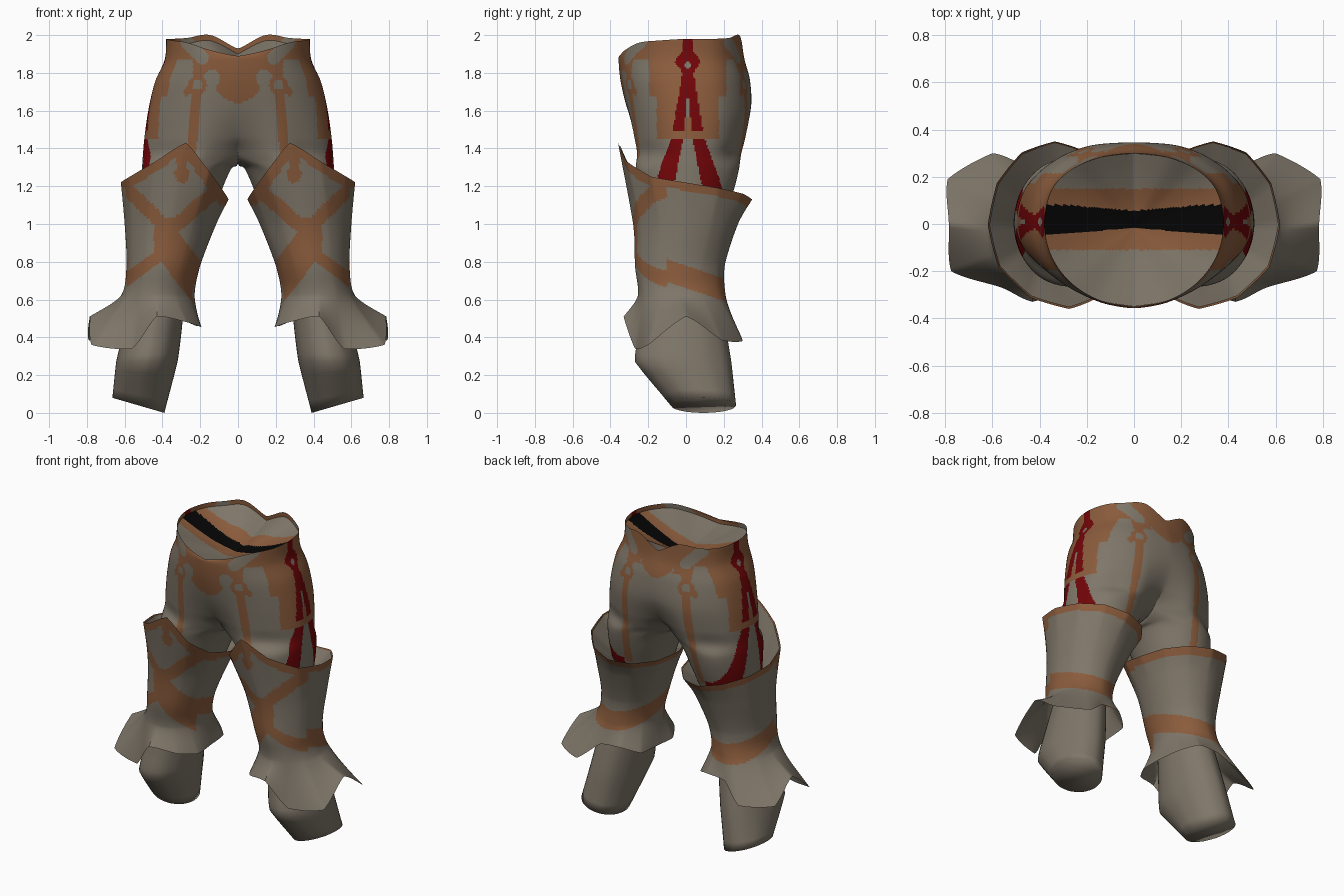
import bpy, bmesh, math
from mathutils import Vector

if "Cube" in bpy.data.objects:
    bpy.data.objects.remove(bpy.data.objects["Cube"])


def material(name, rgb):
    m = bpy.data.materials.new(name)
    m.diffuse_color = (*rgb, 1)
    m.use_nodes = True
    m.node_tree.nodes["Principled BSDF"].inputs["Base Color"].default_value = m.diffuse_color
    return m


MATS = [material("taupe_cloth", (0.212, 0.182, 0.141)),
        material("brown_trim", (0.255, 0.106, 0.045)),
        material("dark_red", (0.165, 0.0015, 0.0025)),
        material("black", (0.0015, 0.0015, 0.0015))]
GREY, BROWN, RED, BLACK = range(4)


def dense(pts, n, closed, s):
    """Resample a row of points; s blends straight (0) to curved (1)."""
    k, out = len(pts), []
    get = (lambda i: pts[i % k]) if closed else (lambda i: pts[max(0, min(k - 1, i))])
    for i in range(k if closed else k - 1):
        a, b, c, d = get(i - 1), get(i), get(i + 1), get(i + 2)
        for j in range(n):
            t = j / n
            curve = (b * 2 + (c - a) * t + (a * 2 - b * 5 + c * 4 - d) * t * t
                     + (b * 3 - a - c * 3 + d) * t ** 3) * 0.5
            out.append(b.lerp(c, t).lerp(curve, s))
    if not closed:
        out.append(pts[-1].copy())
    return out


def loft(name, rows, nu, nv, colour, closed=True, s=1.0, s_down=1.0, cap=False, angle=40):
    """Skin rows of points, colour each face by rule, mirror to the other side."""
    s = s if isinstance(s, list) else [s] * len(rows)
    rows = [dense(r, nu, closed, k) for r, k in zip(rows, s)]
    cols = [dense(list(c), nv, False, s_down) for c in zip(*rows)]
    bm = bmesh.new()
    grid = []
    for c in cols:
        for p in c:
            p.x = max(p.x, 0)
        grid.append([bm.verts.new(p) for p in c])
    n = len(cols)
    for i in range(n if closed else n - 1):
        a, b = grid[i], grid[(i + 1) % n]
        for j in range(len(a) - 1):
            quad = (a[j], a[j + 1], b[j + 1], b[j])
            if all(v.co.x < 1e-5 for v in quad):
                continue
            f = bm.faces.new(quad)
            f.material_index = colour(f.calc_center_median(), cols[i][0])
    if cap:
        bm.faces.new([g[-1] for g in reversed(grid)])
    bmesh.ops.delete(bm, geom=[v for v in bm.verts if not v.link_faces], context='VERTS')
    bmesh.ops.remove_doubles(bm, verts=bm.verts, dist=1e-5)
    me = bpy.data.meshes.new(name)
    bm.to_mesh(me)
    bm.free()
    for m in MATS:
        me.materials.append(m)
    ob = bpy.data.objects.new(name, me)
    bpy.context.collection.objects.link(ob)
    bpy.ops.object.select_all(action='DESELECT')
    ob.select_set(True)
    bpy.context.view_layer.objects.active = ob
    bpy.ops.object.shade_smooth_by_angle(angle=math.radians(angle))
    ob.modifiers.new("mirror", 'MIRROR').merge_threshold = 0.0005


def seg(x, z, x0, z0, x1, z1):
    """Distance from (x, z) to a line segment."""
    dx, dz = x1 - x0, z1 - z0
    t = max(0, min(1, ((x - x0) * dx + (z - z0) * dz) / (dx * dx + dz * dz)))
    return math.hypot(x - x0 - t * dx, z - z0 - t * dz)


def ring(z, xi, xo, yf, yb, start=0, skew=0.0, tilt=0.0):
    """Twelve-point oval; z is a number or a list per point."""
    out = []
    for i in range(12):
        a = math.radians(start + 30 * i)
        c, sn = math.cos(a), math.sin(a)
        zz = z[i] if isinstance(z, list) else z
        out.append(Vector(((xi + xo) / 2 + (xo - xi) / 2 * c + skew * max(0, -sn) ** 3,
                           (yf + yb) / 2 + (yb - yf) / 2 * sn, zz + tilt * c)))
    return out


def arc(z, xo, yf, yb, centre=1.0):
    """Half of the hips, from front middle round the side to back middle."""
    out = []
    for i in range(9):
        a = math.radians(-90 + 22.5 * i)
        k = centre if i in (0, 8) else 1
        zz = z[i] if isinstance(z, list) else z
        x = 0 if i in (0, 8) else xo * math.cos(a)
        y = yb * math.sin(a) ** 0.8 if i > 4 else -yf * math.sin(a)
        out.append(Vector((x, y * k, zz)))
    return out


# ---- trousers: hips splitting into thighs
def hips_colour(p, top):
    x, y, z = abs(p.x), p.y, p.z
    yy = abs(y - 0.01)
    if x > 0.3:
        if z > 1.49:
            hw = max(0.028, 0.07 - 0.7 * abs(z - 1.86), 0.032 + (1.78 - z) * 0.17)
            if yy < hw:
                if math.hypot(yy, z - 1.84) < 0.018 or (1.56 < z < 1.66 and yy < 0.01):
                    return GREY
                return BROWN if z < 1.56 and yy < 0.015 else RED
        elif z < 1.45:
            t = (1.45 - z) / 0.25
            if 0.025 + 0.05 * t < yy < 0.09 + 0.09 * t:
                return RED
        if z > 1.45 and yy < (0.205 if 1.68 < z < 1.87 else 0.165):
            return BROWN
    if seg(x, z, 0.27, 1.96, 0.19, 1.88) < 0.035:
        return GREY
    d = math.hypot(x - 0.215, z - 1.735)
    if d < 0.05:
        return GREY if d < 0.026 else BROWN
    if math.hypot(x - 0.14, z - 1.77) < 0.045 or math.hypot(x - 0.29, z - 1.78) < 0.04:
        return GREY
    if seg(x, z, 0.215, 1.72, 0.27, 1.1) < 0.024 or seg(x, z, 0.215, 1.735, 0.27, 1.7) < 0.02:
        return BROWN
    if x < 0.12:
        low = (1.64 if y < 0 else 1.76) + (x / 0.12) ** 2 * 0.08
    else:
        low = 1.76 if x < 0.24 else 1.87
    return BROWN if z > low else GREY


rim_z = [1.89, 1.92, 1.96, 1.972, 1.98, 1.98, 1.985, 2.0, 1.93]
rim = arc(rim_z, 0.38, -0.35, 0.30)
rows = []
for a in (rim, arc(1.87, 0.388, -0.357, 0.31), arc(1.75, 0.44, -0.345, 0.34),
          arc(1.6, 0.475, -0.32, 0.355, 0.96), arc(1.46, 0.495, -0.295, 0.335, 0.83)):
    rows.append(a + [Vector((0, a[7].y, a[7].z)), Vector((0, 0, a[4].z)),
                     Vector((0, a[1].y, a[1].z))])
a = arc(1.37, 0.503, -0.28, 0.31, 0.6)
rows.append(a + [Vector((0, 0.11, 1.33)), Vector((0, 0, 1.322)), Vector((0, -0.09, 1.33))])
leg = ring(1.29, 0.037, 0.508, -0.265, 0.28, start=-120)
rows.append(leg)
rows.append(ring(1.17, 0.09, 0.51, -0.245, 0.25, start=-120))
rows.append(ring(1.03, 0.14, 0.50, -0.22, 0.2, start=-120))
loft("trousers", rows, 16, 12, hips_colour)


# ---- sunken panel inside the waist
def panel_colour(p, top):
    d = abs(p.y - 0.02)
    if d < 0.036 + 0.025 * min(1, abs(p.x) / 0.3):
        return BLACK
    return BROWN if d < 0.13 else GREY


middle = Vector((0, -0.02, 1.81))
edge = [Vector((q.x, q.y, q.z - 0.03)) for q in rim]
panel = [[Vector((q.x * k, middle.y + (q.y - middle.y) * k,
                  middle.z + (q.z - middle.z) * k ** 1.4)) for q in edge]
         for k in (0.0, 0.35, 0.7, 1.0)]
loft("waist_panel", panel, 12, 14, panel_colour, closed=False)


# ---- knee guards with flared lower flaps
def guard_colour(p, top):
    x, y, z = p
    if top.z - z < 0.045 or z > 1.37:
        return BROWN
    if y < -0.1:
        # spreading lower arms, centre column and upper arms
        low = 0.8 - (1.25 * (0.41 - x) if x < 0.41 else 0.75 * (x - 0.41))
        if x < 0.31:
            high = 0.95 - 1.3 * (0.31 - x)
        else:
            high = 1.03 if x < 0.445 else 0.85 - 0.7 * (x - 0.445)
        if low < z < high:
            return BROWN
        if seg(x, z, 0.40, 1.0, 0.62, 1.22) < 0.036 or seg(x, z, 0.33, 0.99, 0.11, 1.18) < 0.036:
            return BROWN
        if top.z - z < 0.065:
            return BROWN
        if min(math.hypot(x - 0.335, z - 1.31), math.hypot(x - 0.255, z - 1.31)) < 0.02:
            return GREY
        if seg(x, z, 0.295, 1.26, 0.295, 1.33) < 0.04:
            return BROWN
        return GREY
    return BROWN if abs(z - 0.72 + 0.34 * y) < 0.06 else GREY


top_z = [1.22, 1.19, 1.16, 1.13, 1.12, 1.12, 1.13, 1.18, 1.28, 1.43, 1.33, 1.25]
flap = [(.785, 0, .51), (.79, .19, .385), (.60, .30, .38), (.46, .25, .49),
        (.32, .24, .50), (.22, .16, .46), (.20, 0, .46), (.195, -.14, .455),
        (.27, -.26, .48), (.43, -.33, .51), (.56, -.27, .34), (.775, -.2, .36)]
loft("knee_guards",
     [ring(top_z, 0.05, 0.62, -0.36, 0.35, skew=-0.06),
      ring(1.0, 0.115, 0.60, -0.28, 0.275),
      ring(0.78, 0.20, 0.59, -0.27, 0.205),
      ring(0.62, 0.23, 0.62, -0.255, 0.21),
      [Vector(q) for q in flap]],
     12, 22, guard_colour, s=[0.3, 0.8, 0.9, 0.9, 0.45], s_down=0.8)

# ---- plain lining between each guard and the thigh
loft("guard_linings",
     [ring(1.03, 0.15, 0.49, -0.21, 0.19),
      ring([z - 0.008 for z in top_z], 0.057, 0.613, -0.352, 0.343, skew=-0.06)],
     6, 6, lambda p, top: GREY, s=0.3, s_down=0)

# ---- lower legs with closed slanted ends
loft("lower_legs",
     [ring(0.62, 0.28, 0.56, -0.22, 0.18),
      ring(0.42, 0.30, 0.61, -0.25, 0.215),
      ring(0.27, 0.32, 0.645, -0.27, 0.24),
      ring(0.04, 0.39, 0.665, -0.08, 0.265, tilt=0.04)],
     4, 4, lambda p, top: GREY, s=0.8, s_down=0.3, cap=True, angle=150)
